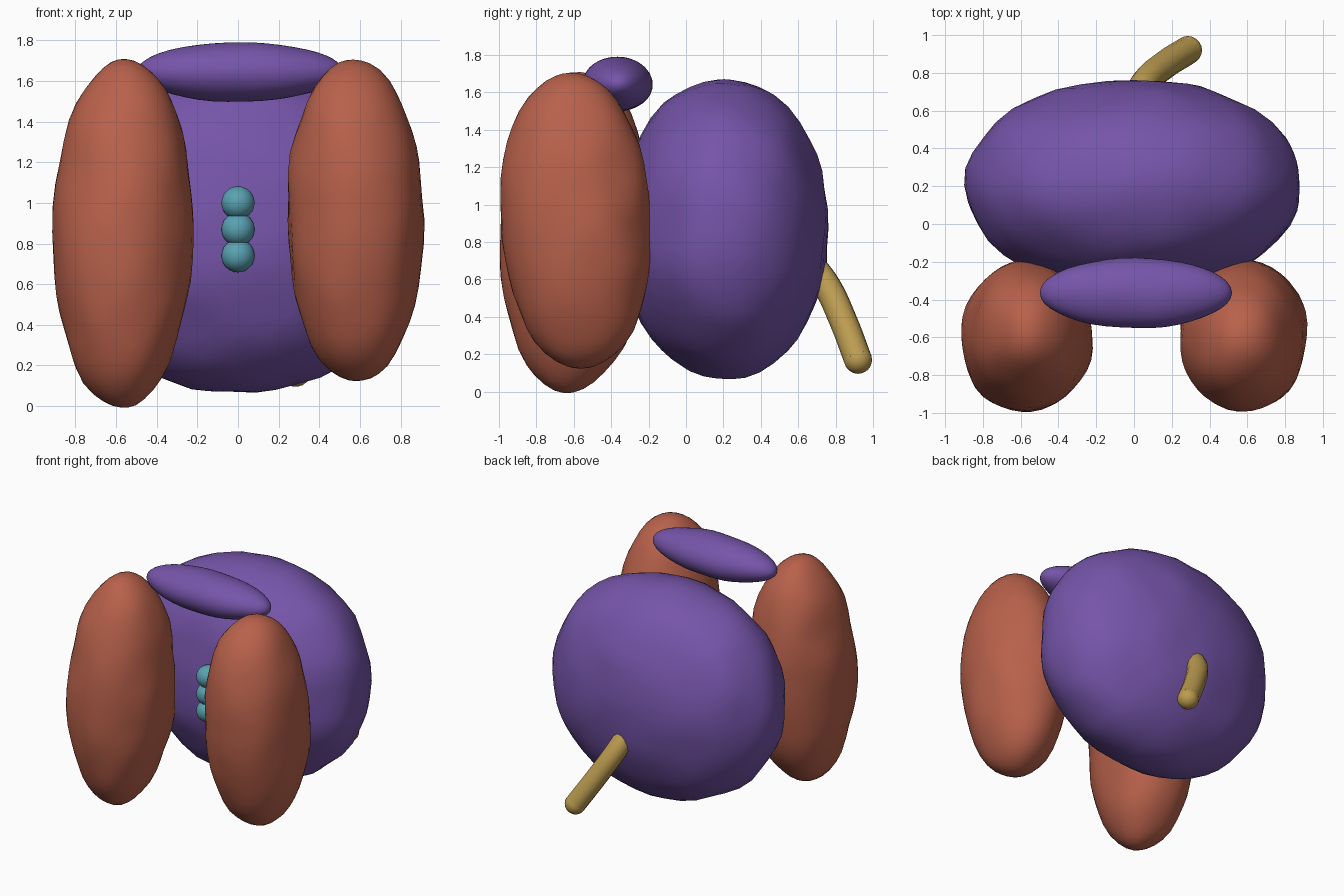
import bpy, bmesh
from mathutils import Vector, noise

if "Cube" in bpy.data.objects:
    bpy.data.objects.remove(bpy.data.objects["Cube"])


def material(name, color):
    m = bpy.data.materials.new(name)
    m.diffuse_color = (*color, 1)
    m.use_nodes = True
    m.node_tree.nodes["Principled BSDF"].inputs["Base Color"].default_value = m.diffuse_color
    return m


purple = material("purple", (0.18, 0.09, 0.40))
red = material("red", (0.48, 0.12, 0.07))
teal = material("teal", (0.10, 0.36, 0.44))
ochre = material("ochre", (0.50, 0.33, 0.08))


def blob(name, lo, hi, mat, lump=0.0, power=2.0, lean=(0, 0), subdiv=4):
    """Ellipsoid filling the box lo-hi, slightly squared, lumpy and leaning."""
    lo, hi = Vector(lo), Vector(hi)
    mid, rad = (lo + hi) / 2, (hi - lo) / 2
    bm = bmesh.new()
    bmesh.ops.create_icosphere(bm, subdivisions=subdiv, radius=1)
    for v in bm.verts:
        d = v.co.normalized()
        d /= sum(abs(c) ** power for c in d) ** (1 / power)
        p = Vector(d[i] * rad[i] for i in range(3))
        n = v.co.normalized()
        p += n * lump * noise.noise((p + mid) * 4)
        p.x += lean[0] * d.z
        p.y += lean[1] * d.z
        v.co = p
    me = bpy.data.meshes.new(name)
    bm.to_mesh(me)
    bm.free()
    me.shade_smooth()
    ob = bpy.data.objects.new(name, me)
    ob.location = mid
    me.materials.append(mat)
    bpy.context.collection.objects.link(ob)
    return ob


# Big round body
blob("body", (-0.89, -0.35, 0.07), (0.89, 0.76, 1.67), purple, 0.02, 2.1)

# Two upright front lobes
blob("left_lobe", (-0.91, -0.99, 0.0), (-0.22, -0.20, 1.71), red, 0.02, 2.1, (0.01, 0.03))
blob("right_lobe", (0.24, -0.99, 0.12), (0.91, -0.19, 1.71), red, 0.02, 2.1, (-0.01, -0.03))

# Bar across the top of the lobes
blob("top_bar", (-0.50, -0.55, 1.50), (0.52, -0.18, 1.79), purple, 0.008)

# Column of beads on the body front
for i, z in enumerate((0.74, 0.87, 1.00)):
    r = 0.082
    blob(f"bead_{i + 1}", (-r, -0.36 - r, z - r), (r, -0.36 + r, z + r), teal, subdiv=3)

# Tail tube: curved path with round ends
path = [(0.02, 0.66, 0.69), (0.06, 0.75, 0.57), (0.16, 0.84, 0.38), (0.285, 0.92, 0.17)]
cu = bpy.data.curves.new("tail", "CURVE")
cu.dimensions = "3D"
cu.bevel_depth = 0.075
cu.bevel_resolution = 4
cu.use_fill_caps = True
sp = cu.splines.new("BEZIER")
sp.bezier_points.add(len(path) - 1)
for bp, co in zip(sp.bezier_points, path):
    bp.co = co
    bp.handle_left_type = bp.handle_right_type = "AUTO"
cu.materials.append(ochre)
bpy.context.collection.objects.link(bpy.data.objects.new("tail", cu))
r = 0.075
tip = Vector(path[-1])
blob("tail_tip", tip - Vector((r, r, r)), tip + Vector((r, r, r)), ochre, subdiv=3)
